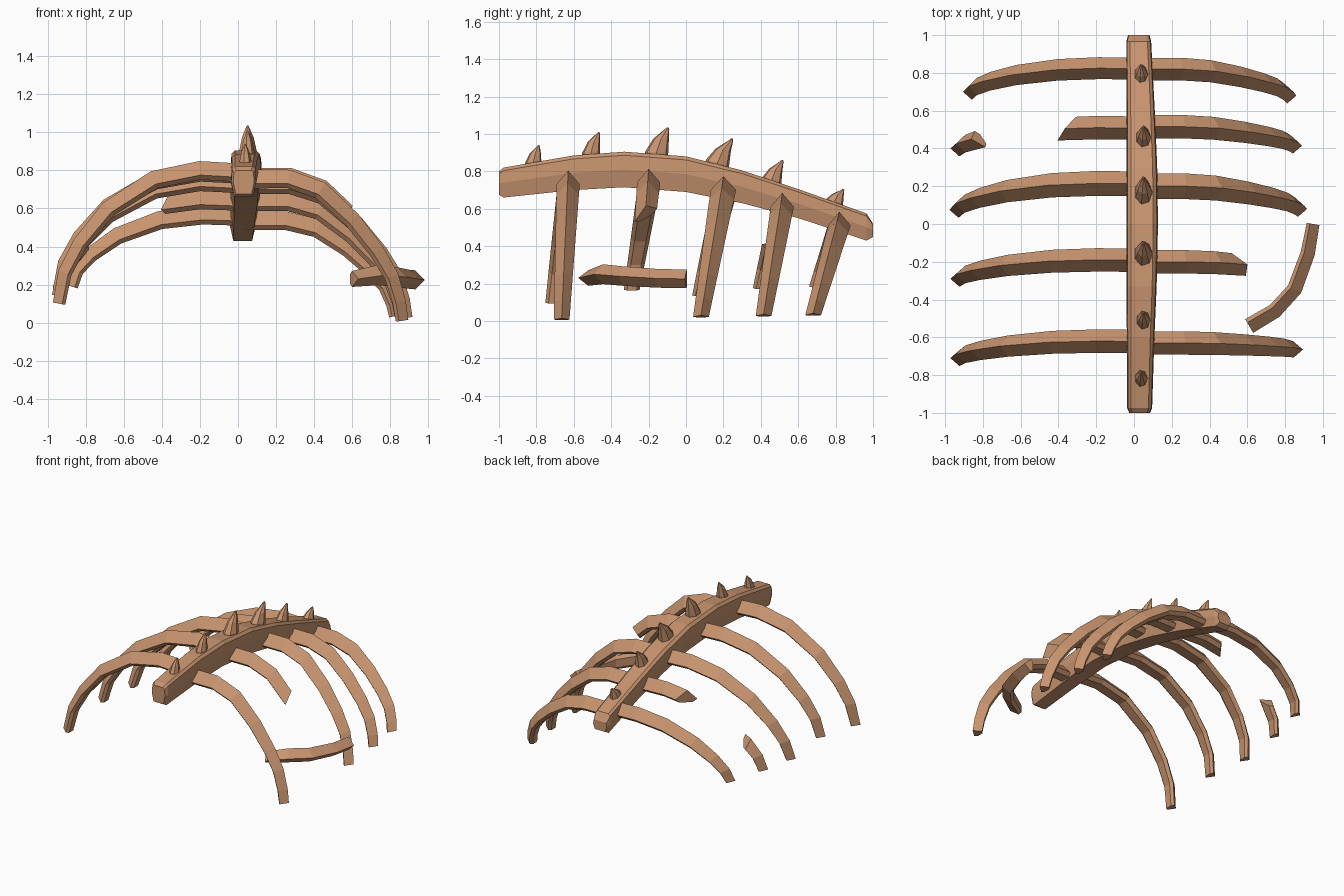
import bpy, bmesh, math
from mathutils import Vector

if "Cube" in bpy.data.objects:
    bpy.data.objects.remove(bpy.data.objects["Cube"])

bone = bpy.data.materials.new("tan_bone")
bone.diffuse_color = (0.58, 0.30, 0.16, 1)
bone.use_nodes = True
bone.node_tree.nodes["Principled BSDF"].inputs["Base Color"].default_value = bone.diffuse_color


def loft(name, rings):
    """Closed flat-shaded tube through rings of equal point count."""
    bm = bmesh.new()
    vs = [[bm.verts.new(p) for p in r] for r in rings]
    n = len(vs[0])
    for a, b in zip(vs, vs[1:]):
        for i in range(n):
            j = (i + 1) % n
            bm.faces.new((a[i], a[j], b[j], b[i]))
    bm.faces.new(vs[0])
    bm.faces.new(vs[-1][::-1])
    bmesh.ops.recalc_face_normals(bm, faces=bm.faces)
    me = bpy.data.meshes.new(name)
    bm.to_mesh(me)
    bm.free()
    me.materials.append(bone)
    ob = bpy.data.objects.new(name, me)
    bpy.context.collection.objects.link(ob)
    return ob


# rib cross-section: (sideways, outward), ridge on the outside
SECTION = [(0, 1), (1, -0.5), (0.6, -1), (-0.6, -1), (-1, -0.5)]


def sweep(name, pts, sizes, side, skews=(0, 0)):
    """Sweep the rib section; skews slant the two broken ends."""
    rings = []
    for i, p in enumerate(pts):
        t = (pts[min(i + 1, len(pts) - 1)] - pts[max(i - 1, 0)]).normalized()
        s = side
        out = s.cross(t).normalized()
        w, h = sizes[i]
        k = skews[0] if i == 0 else skews[1] if i == len(pts) - 1 else 0
        rings.append([p + s * (a * w) + out * (b * h) + t * (k * a * w) for a, b in SECTION])
    return loft(name, rings)


# spine: y, x centre, half width, top z, bottom z
spine = [(-1.0, 0.03, 0.055, 0.80, 0.675), (-0.975, 0.03, 0.066, 0.82, 0.66),
         (-0.6, 0.035, 0.073, 0.885, 0.70), (-0.33, 0.04, 0.08, 0.905, 0.715),
         (0, 0.043, 0.084, 0.88, 0.69), (0.3, 0.042, 0.081, 0.805, 0.63),
         (0.6, 0.035, 0.075, 0.705, 0.55), (0.965, 0.025, 0.066, 0.575, 0.43),
         (1.0, 0.025, 0.057, 0.52, 0.45)]
SPINE_SEC = [(0.7, 1), (0.93, 0.8), (1, 0), (0.75, -1), (-0.75, -1), (-1, 0), (-0.93, 0.8), (-0.7, 1)]
loft("spine", [[Vector((x + a * w, y, (t + b) / 2 + c * (t - b) / 2)) for a, c in SPINE_SEC]
               for y, x, w, t, b in spine])

# rib arcs: (distance from x = 0, relative height)
LEFT = [(-0.04, 0.98), (0.2, 1), (0.44, 0.93), (0.68, 0.71), (0.83, 0.45), (0.91, 0.23), (0.94, 0)]
RIGHT = [(0.04, 1), (0.27, 1), (0.44, 0.92), (0.61, 0.71), (0.74, 0.49), (0.82, 0.31), (0.86, 0.13), (0.875, 0)]


def height_at(arc, x):
    for (x0, f0), (x1, f1) in zip(arc, arc[1:]):
        if x <= x1:
            return f0 + (f1 - f0) * (x - x0) / (x1 - x0)
    return arc[-1][1]


def rib(name, sgn, y, drop, apex, tip, scale=1, start=-9, end=9, skews=(0, 0), wide=0.062):
    arc = LEFT if sgn < 0 else RIGHT
    path = [(x, f) for x, f in arc if start < x < end]
    if start > -9:
        path.insert(0, (start, height_at(arc, start)))
    if end < 9:
        path.append((end, height_at(arc, end)))
    pts = [Vector((sgn * x * scale, y - drop * (1 - f), tip + (apex - tip) * f)) for x, f in path]
    sizes = [(0.042 + (wide - 0.042) * f, 0.033 + 0.016 * f) for x, f in path]
    return sweep(name, pts, sizes, Vector((0, -sgn, 0)), skews)


# whole and broken ribs, front to back
rib("rib_1_left", -1, -0.62, 0.09, 0.80, 0.10)
rib("rib_1_right", 1, -0.63, 0.035, 0.755, 0.01, 0.985)
rib("rib_2_left", -1, -0.19, 0.10, 0.79, 0.17)
rib("rib_2_right_broken", 1, -0.20, 0.06, 0.765, 0.01, end=0.57, skews=(0, 0.9))
rib("rib_3_left", -1, 0.215, 0.14, 0.74, 0.14, 1.005, wide=0.066)
rib("rib_3_right", 1, 0.20, 0.12, 0.725, 0.025, 1.01, wide=0.068)
rib("rib_4_left_broken", -1, 0.51, 0.11, 0.645, 0.18, end=0.36, skews=(0, -0.8))
rib("rib_4_left_tip", -1, 0.51, 0.11, 0.645, 0.18, start=0.83, skews=(0.9, 0))
rib("rib_4_right", 1, 0.515, 0.10, 0.635, 0.03, 0.98)
rib("rib_5_left", -1, 0.825, 0.125, 0.565, 0.19, 0.93, wide=0.058)
rib("rib_5_right", 1, 0.82, 0.14, 0.535, 0.035, 0.945, wide=0.06)

# loose piece of rib lying on its side
loose = [Vector(p) for p in [(0.948, 0.0, 0.225), (0.92, -0.155, 0.228), (0.85, -0.345, 0.24),
                             (0.745, -0.46, 0.25), (0.61, -0.54, 0.23)]]
sweep("loose_rib_piece", loose, [(0.05, 0.034), (0.05, 0.038), (0.052, 0.04), (0.053, 0.04), (0.042, 0.042)],
      Vector((0, 0, 1)))

# leaning spikes: base y, base z, tip y, tip z, radius
spikes = [(-0.818, 0.83, -0.788, 0.94, 0.046), (-0.51, 0.88, -0.467, 1.01, 0.05),
          (-0.16, 0.88, -0.098, 1.035, 0.066), (0.165, 0.825, 0.245, 0.975, 0.065),
          (0.455, 0.735, 0.515, 0.86, 0.055), (0.79, 0.625, 0.84, 0.705, 0.05)]
for n, (y0, z0, y1, z1, r) in enumerate(spikes, 1):
    cx = 0.05 if abs(y0) < 0.6 else 0.038
    rings = []
    for u, lean, s in [(-0.15, -0.05, 1), (0.15, 0.05, 0.97), (0.6, 0.42, 0.66), (0.93, 0.93, 0.2), (1, 1, 0.08)]:
        ring = []
        for k in range(7):
            a = math.tau * k / 7
            dy = math.sin(a) * r * s
            slope = -0.3 * (1 - max(u, 0)) if y0 > 0 else 0
            ring.append(Vector((cx + math.cos(a) * r * 0.75 * s, y0 + (y1 - y0) * lean + dy,
                                z0 + (z1 - z0) * u + slope * dy)))
        rings.append(ring)
    loft(f"spike_{n}", rings)
